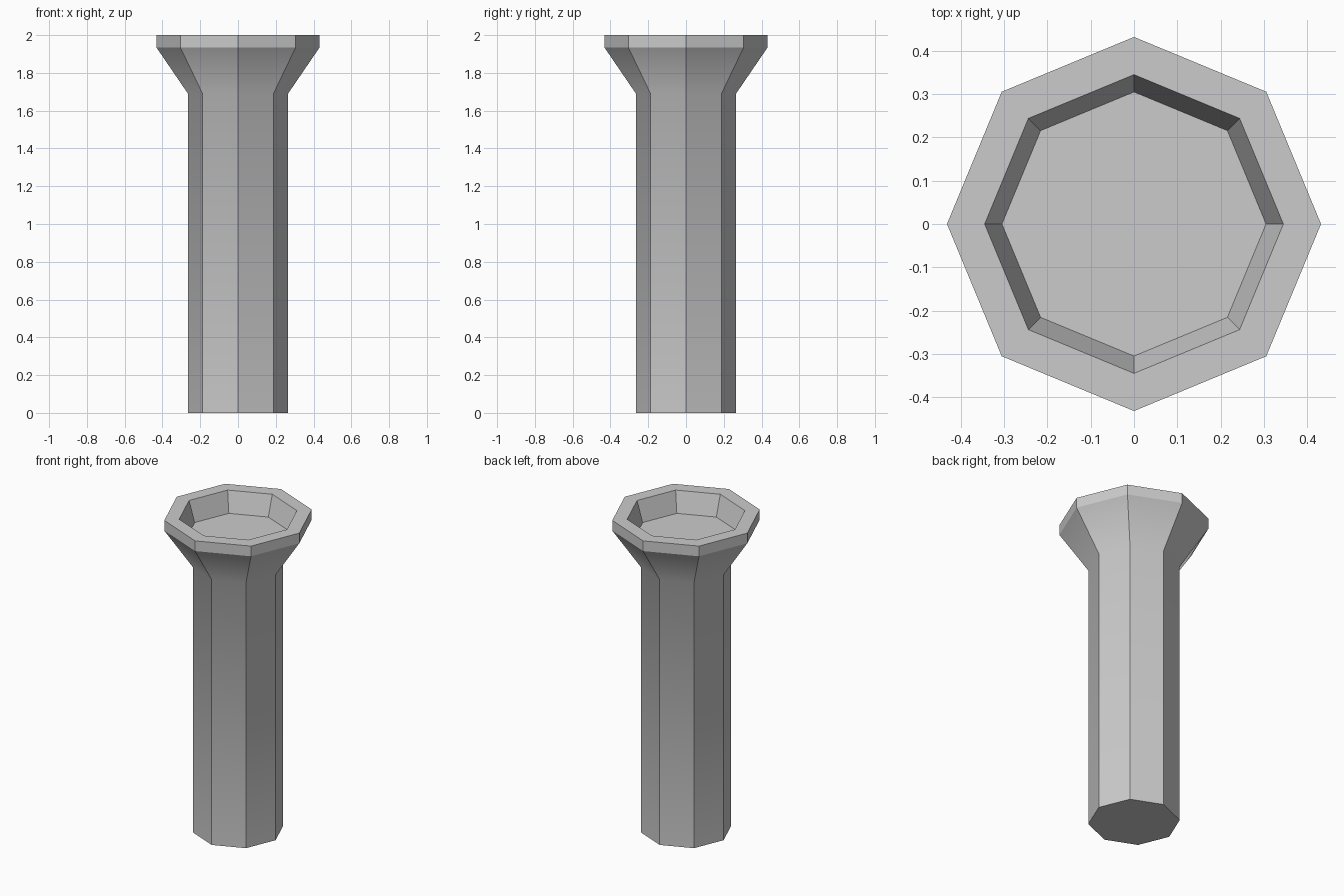
import bpy, bmesh, math

if "Cube" in bpy.data.objects:
    bpy.data.objects.remove(bpy.data.objects["Cube"])

SIDES = 8
# Profile (radius, height): shaft, flared capital, rim band, recessed cup
PROFILE = [(0.265, 0.0), (0.265, 1.69), (0.432, 1.935),
           (0.432, 2.0), (0.345, 2.0), (0.305, 1.87)]
SMOOTH_RING = 1  # only the shaft-to-flare bend is softly shaded

bm = bmesh.new()
rings = []
for r, z in PROFILE:
    rings.append([bm.verts.new((r * math.cos(2 * math.pi * i / SIDES),
                                r * math.sin(2 * math.pi * i / SIDES), z))
                  for i in range(SIDES)])

# Walls between neighbouring rings
for low, high in zip(rings, rings[1:]):
    for i in range(SIDES):
        j = (i + 1) % SIDES
        bm.faces.new((low[i], low[j], high[j], high[i]))

# Base and cup floor
bm.faces.new(rings[0][::-1])
bm.faces.new(rings[-1])
bm.normal_update()

# Crisp facets everywhere except the soft bend
soft = set(rings[SMOOTH_RING])
for f in bm.faces:
    f.smooth = True
for e in bm.edges:
    e.smooth = all(v in soft for v in e.verts)

mesh = bpy.data.meshes.new("column")
bm.to_mesh(mesh)
bm.free()
column = bpy.data.objects.new("column", mesh)
bpy.context.collection.objects.link(column)
